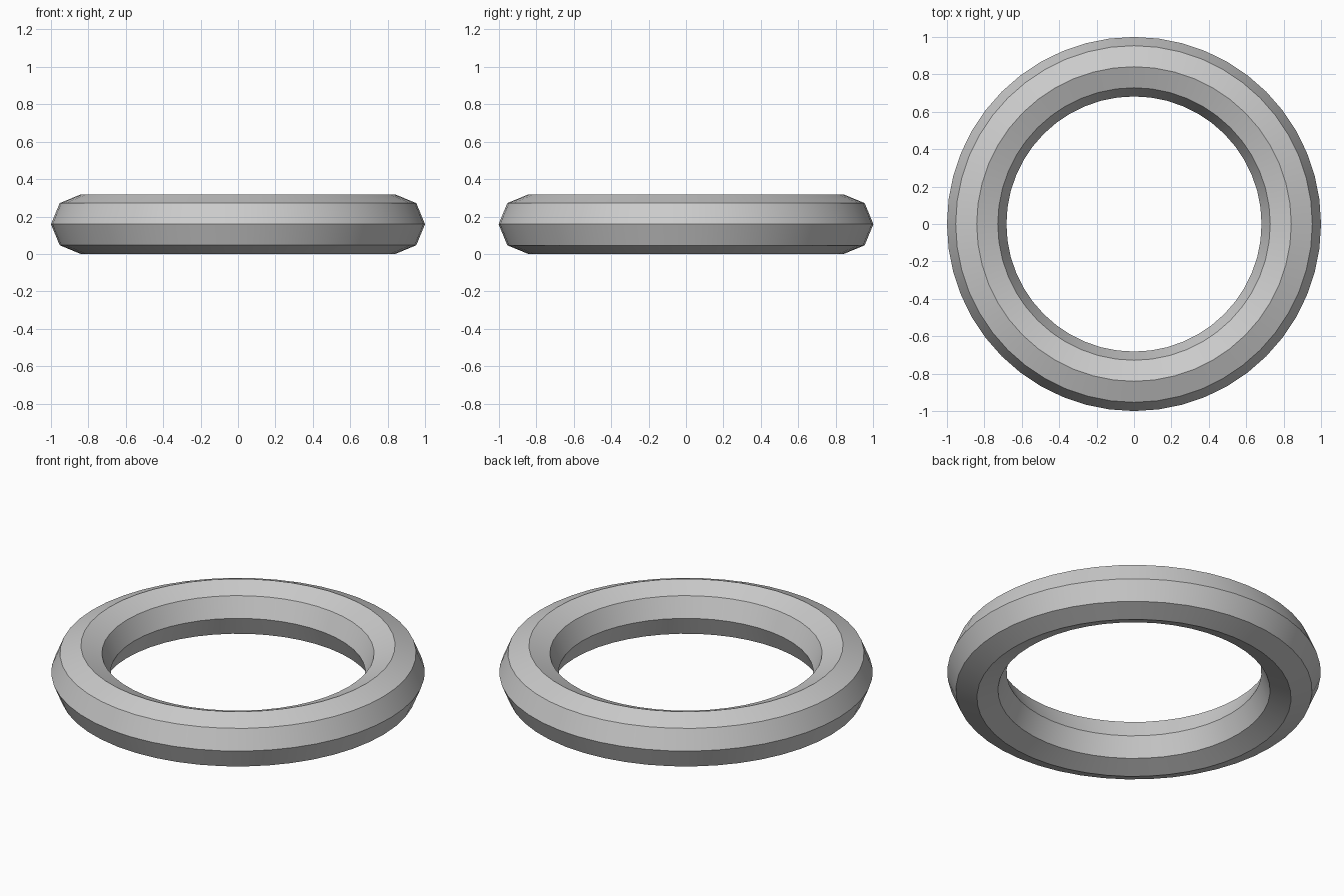
import bpy
import math

if "Cube" in bpy.data.objects:
    bpy.data.objects.remove(bpy.data.objects["Cube"])

MINOR = 0.159
MAJOR = 1.0 - MINOR

# Ring with an octagonal cross-section, resting on the ground
bpy.ops.mesh.primitive_torus_add(
    major_radius=MAJOR, minor_radius=MINOR,
    major_segments=48, minor_segments=8,
    location=(0, 0, MINOR))
ring = bpy.context.object
ring.name = "ring"

# Smooth around the ring, crisp along the eight profile edges
bpy.ops.object.shade_smooth_by_angle(angle=math.radians(30))
